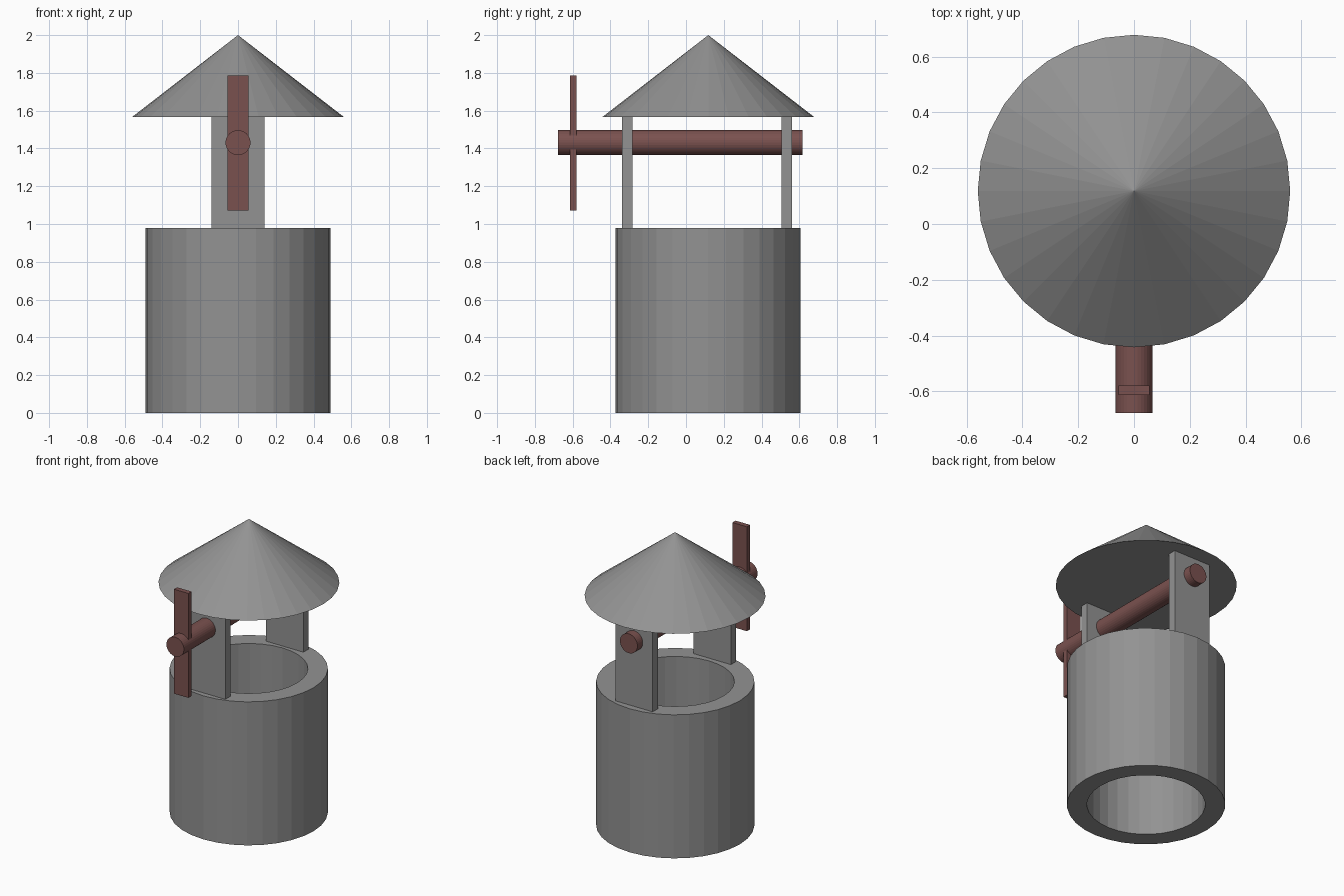
import bpy
import bmesh
from math import cos, sin, pi, radians
from mathutils import Matrix, Vector

if "Cube" in bpy.data.objects:
    bpy.data.objects.remove(bpy.data.objects["Cube"])

SIDES = 32
CY = 0.118          # y of the roof's axis
RIM = 0.98          # top of the stone wall
EAVES = 1.567       # underside of the roof

wood = bpy.data.materials.new("red_brown_wood")
wood.diffuse_color = (0.195, 0.083, 0.078, 1)
wood.use_nodes = True
wood.node_tree.nodes["Principled BSDF"].inputs["Base Color"].default_value = wood.diffuse_color
stone = bpy.data.materials.new("dark_grey_stone")
stone.diffuse_color = (0.29, 0.29, 0.29, 1)
stone.use_nodes = True
stone.node_tree.nodes["Principled BSDF"].inputs["Base Color"].default_value = stone.diffuse_color


def finish(name, bm, mat):
    bmesh.ops.recalc_face_normals(bm, faces=bm.faces)
    mesh = bpy.data.meshes.new(name)
    bm.to_mesh(mesh)
    bm.free()
    obj = bpy.data.objects.new(name, mesh)
    bpy.context.collection.objects.link(obj)
    mesh.materials.append(mat)
    return obj


def box(name, lo, hi, mat):
    lo, hi = Vector(lo), Vector(hi)
    bm = bmesh.new()
    m = Matrix.Translation((lo + hi) / 2) @ Matrix.Diagonal((*(hi - lo), 1))
    bmesh.ops.create_cube(bm, size=1, matrix=m)
    return finish(name, bm, mat)


def cone(name, r1, r2, depth, matrix, mat):
    bm = bmesh.new()
    bmesh.ops.create_cone(bm, cap_ends=True, segments=SIDES, radius1=r1,
                          radius2=r2, depth=depth, matrix=matrix)
    return finish(name, bm, mat)


# Hollow round wall, open at both ends
bm = bmesh.new()
profile = [(0.49, 0), (0.49, RIM), (0.366, RIM), (0.366, 0)]
rings = [[bm.verts.new((r * cos(2 * pi * i / SIDES), CY - 0.002 + r * sin(2 * pi * i / SIDES), z))
          for i in range(SIDES)] for r, z in profile]
for a, b in zip(rings, rings[1:] + rings[:1]):
    for i in range(SIDES):
        j = (i + 1) % SIDES
        bm.faces.new((a[i], a[j], b[j], b[i]))
finish("well_wall", bm, stone)

# Two flat posts holding the roof
for name, y0, y1 in (("front_post", -0.338, -0.283), ("back_post", 0.505, 0.561)):
    box(name, (-0.141, y0, RIM), (0.141, y1, EAVES), stone)

# Conical roof
cone("roof", 0.56, 0, 2 - EAVES, Matrix.Translation((0, CY, (2 + EAVES) / 2)), stone)

# Winding axle through both posts
y0, y1 = -0.678, 0.618
cone("axle", 0.066, 0.066, y1 - y0,
     Matrix.Translation((0, (y0 + y1) / 2, 1.431)) @ Matrix.Rotation(radians(90), 4, 'X'), wood)

# Crank bar across the front of the axle
box("crank_bar", (-0.055, -0.613, 1.072), (0.055, -0.579, 1.785), wood)
